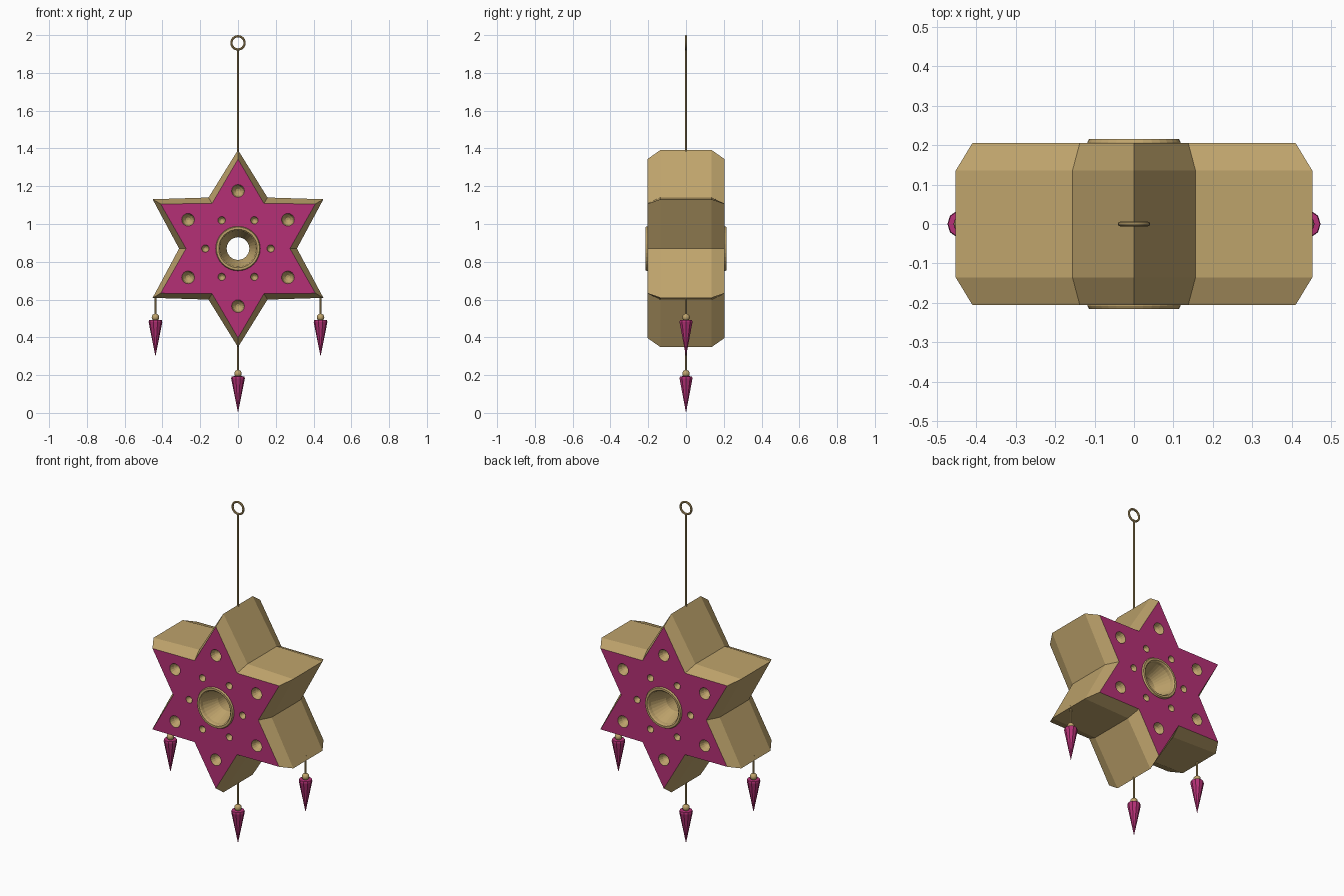
import bpy, bmesh
from math import sin, cos, pi, radians
from mathutils import Vector

if "Cube" in bpy.data.objects:
    bpy.data.objects.remove(bpy.data.objects["Cube"])

CZ = 0.87  # height of the star centre


def material(name, rgb):
    m = bpy.data.materials.new(name)
    m.diffuse_color = (*rgb, 1)
    m.use_nodes = True
    m.node_tree.nodes["Principled BSDF"].inputs["Base Color"].default_value = m.diffuse_color
    return m


GOLD = material("gold", (0.52, 0.37, 0.15))
PINK = material("magenta", (0.46, 0.030, 0.18))


def finish(bm, name, mats, smooth=None):
    bmesh.ops.remove_doubles(bm, verts=bm.verts, dist=1e-5)
    bmesh.ops.recalc_face_normals(bm, faces=bm.faces)
    me = bpy.data.meshes.new(name)
    bm.to_mesh(me)
    bm.free()
    ob = bpy.data.objects.new(name, me)
    bpy.context.collection.objects.link(ob)
    for m in mats:
        me.materials.append(m)
    if smooth:
        bpy.ops.object.select_all(action='DESELECT')
        bpy.context.view_layer.objects.active = ob
        ob.select_set(True)
        bpy.ops.object.shade_smooth_by_angle(angle=radians(smooth))
    return ob


def lathe(bm, profile, loc, axis='Z', seg=16, closed=False):
    """Spin (radius, height) points round an axis through loc."""
    rings = []
    for r, h in profile:
        ring = []
        for i in range(seg):
            a = 2 * pi * i / seg
            p = (r * cos(a), r * sin(a), h) if axis == 'Z' else (r * cos(a), h, r * sin(a))
            ring.append(bm.verts.new(Vector(loc) + Vector(p)))
        rings.append(ring)
    pairs = list(zip(rings, rings[1:] + rings[:1])) if closed else list(zip(rings, rings[1:]))
    for a, b in pairs:
        for i in range(seg):
            j = (i + 1) % seg
            bm.faces.new((a[i], a[j], b[j], b[i]))


# Star body: four star outlines bridged, pink faces front and back
bm = bmesh.new()
loops = []
for y, outer, inner in ((-0.205, 0.473, 0.275), (-0.135, 0.522, 0.312),
                        (0.135, 0.522, 0.312), (0.205, 0.473, 0.275)):
    loops.append([bm.verts.new((r * sin(k * pi / 6), y, CZ + r * cos(k * pi / 6)))
                  for k in range(12) for r in [inner if k % 2 else outer]])
for a, b in zip(loops, loops[1:]):
    for i in range(12):
        j = (i + 1) % 12
        bm.faces.new((a[i], a[j], b[j], b[i]))
for loop in (loops[0], loops[-1]):
    bm.faces.new(loop).material_index = 1
star = finish(bm, "star_body", [GOLD, PINK])

# Cutter: flared centre tunnel plus conical dimples on both faces
bm = bmesh.new()
lathe(bm, [(0, -0.23), (0.098, -0.23), (0.095, -0.19), (0.06, -0.1), (0.06, 0.1),
           (0.095, 0.19), (0.098, 0.23), (0, 0.23)], (0, 0, CZ), 'Y', 32)
for side in (-1, 1):
    for k in range(6):
        for dist, rad, turn in ((0.305, 0.034, pi / 2), (0.173, 0.020, 0)):
            a = turn + k * pi / 3
            prof = [(0, 0.01), (rad * 1.1, 0.01), (rad, 0),
                    (rad * 0.75, -rad * 0.8), (rad * 0.35, -rad * 1.2), (0, -rad * 1.3)]
            lathe(bm, [(r, side * h) for r, h in prof],
                  (dist * cos(a), side * 0.205, CZ + dist * sin(a)), 'Y', 16)
cutter = finish(bm, "hole_cutter", [GOLD])
cutter.hide_render = True
mod = star.modifiers.new("holes", 'BOOLEAN')
mod.operation, mod.solver, mod.object = 'DIFFERENCE', 'EXACT', cutter
bpy.context.view_layer.objects.active = star
bpy.ops.object.modifier_apply(modifier=mod.name)
bpy.data.objects.remove(cutter)

# Rim around the tunnel on each face
for side, name in ((-1, "front_rim"), (1, "back_rim")):
    bm = bmesh.new()
    prof = [(0.118, 0.195), (0.118, 0.208), (0.114, 0.215), (0.102, 0.215),
            (0.096, 0.208), (0.094, 0.195)]
    lathe(bm, [(r, side * h) for r, h in prof], (0, 0, CZ), 'Y', 32, closed=True)
    finish(bm, name, [GOLD])

# Hanging cord and ring
bm = bmesh.new()
lathe(bm, [(0, 1.36), (0.005, 1.36), (0.005, 1.93), (0, 1.93)], (0, 0, 0), seg=8)
finish(bm, "hanging_cord", [GOLD], 40)
bpy.ops.mesh.primitive_torus_add(major_radius=0.035, minor_radius=0.006, major_segments=24,
                                 minor_segments=8, location=(0, 0, 1.959), rotation=(pi / 2, 0, 0))
ring = bpy.context.object
ring.name = "hanging_ring"
ring.data.materials.append(GOLD)
bpy.ops.object.shade_smooth_by_angle()

# Pendants: thread, bead and pointed drop
for name, x, tip, top in (("left", -0.437, 0.298, 0.63), ("right", 0.437, 0.298, 0.63),
                          ("bottom", 0, 0, 0.38)):
    loc = (x, 0, tip)
    bm = bmesh.new()
    lathe(bm, [(0, 0.19), (0.005, 0.19), (0.005, top - tip), (0, top - tip)], loc, seg=8)
    finish(bm, name + "_thread", [GOLD], 40)
    bm = bmesh.new()
    lathe(bm, [(0.02 * sin(i * pi / 8), 0.208 - 0.02 * cos(i * pi / 8)) for i in range(9)],
          loc, seg=12)
    finish(bm, name + "_bead", [GOLD], 50)
    bm = bmesh.new()
    lathe(bm, [(0, 0), (0.036, 0.182), (0.034, 0.193), (0, 0.196)], loc, seg=10)
    finish(bm, name + "_drop", [PINK])
